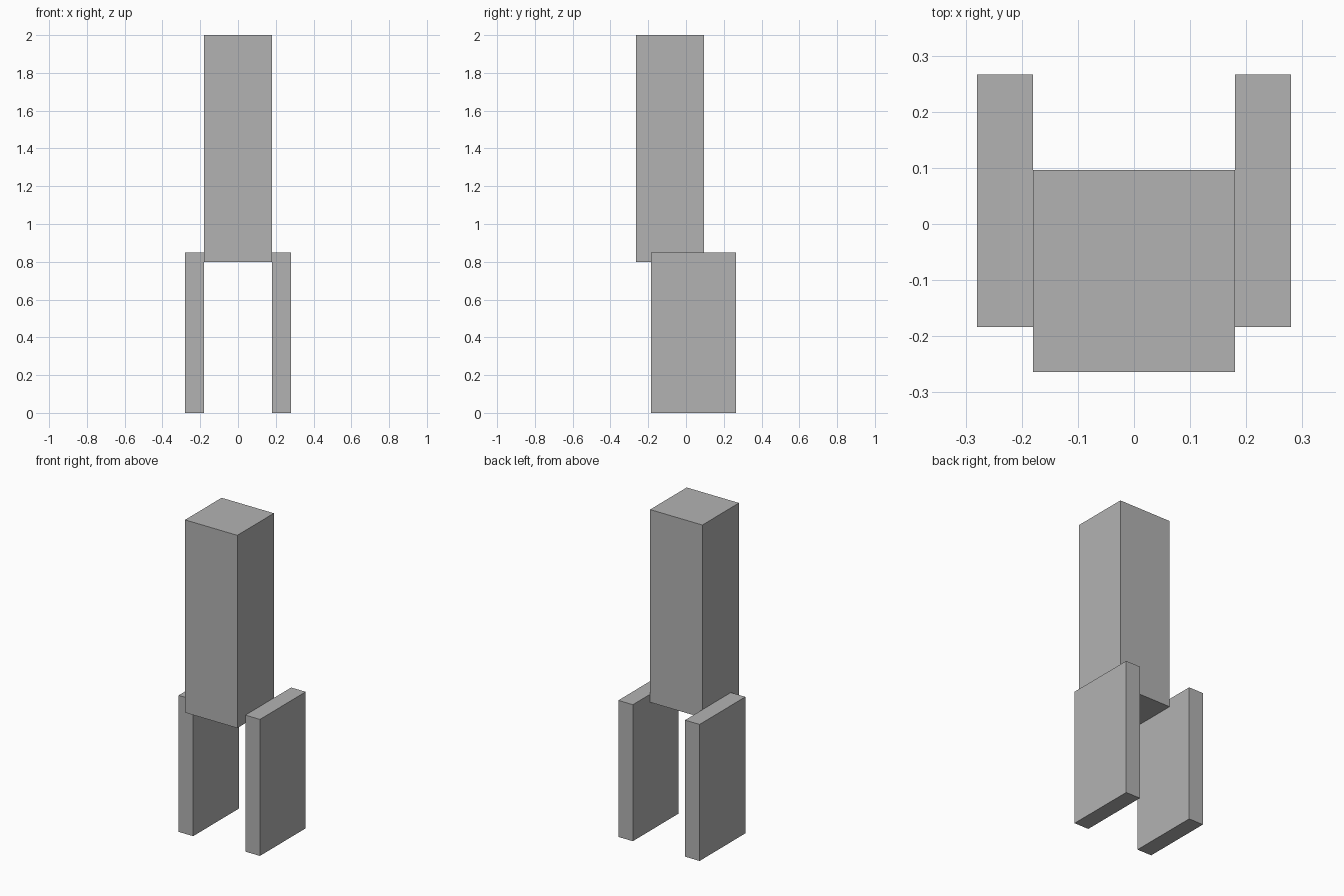
import bpy

default_cube = bpy.data.objects.get("Cube")
if default_cube:
    bpy.data.objects.remove(default_cube, do_unlink=True)

# Single grey material
GREY = (0.45, 0.45, 0.45, 1)
grey = bpy.data.materials.new("plain grey")
grey.use_nodes = True
grey.diffuse_color = GREY
grey.node_tree.nodes["Principled BSDF"].inputs["Base Color"].default_value = GREY


def box(name, size, centre):
    """Add a flat-sided box with its scale applied."""
    bpy.ops.mesh.primitive_cube_add(size=1, location=centre)
    obj = bpy.context.object
    obj.name = obj.data.name = name
    obj.scale = size
    bpy.ops.object.transform_apply(location=False, rotation=False, scale=True)
    obj.data.materials.append(grey)
    return obj


# Tall square column
box("column", (0.36, 0.36, 1.2), (0, -0.084, 1.4))

# Upright side panels, set back and overlapping the column's foot
for side, label in ((1, "left"), (-1, "right")):
    box(label + "_side_panel", (0.1, 0.45, 0.85), (side * 0.23, 0.041, 0.425))
